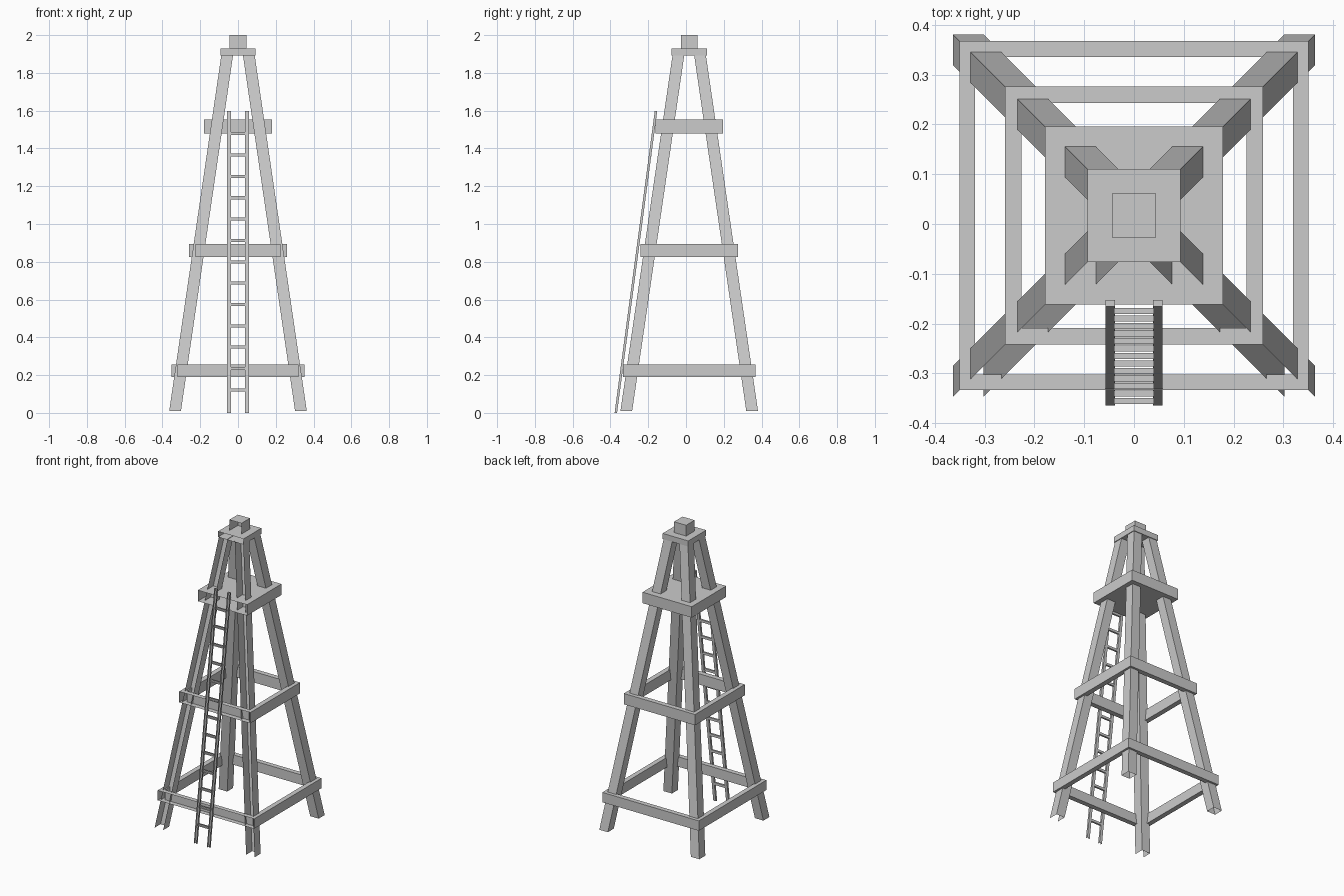
import bpy, bmesh

if "Cube" in bpy.data.objects:
    bpy.data.objects.remove(bpy.data.objects["Cube"])

CY = 0.017  # tower axis in y (the ladder shifts the bounds)


def finish(name, bm, open_front=False, open_bottom=False):
    """Turn a bmesh into an object, optionally leaving front / bottom open."""
    bmesh.ops.recalc_face_normals(bm, faces=bm.faces)
    bm.normal_update()
    ymid = sum(v.co.y for v in bm.verts) / len(bm.verts)
    drop = [f for f in bm.faces
            if (open_front and f.normal.y < -0.9 and f.calc_center_median().y < ymid
                and all(f.calc_center_median().y <= g.calc_center_median().y + 1e-5
                        for g in bm.faces if g.normal.y < -0.9))
            or (open_bottom and f.normal.z < -0.9)]
    bmesh.ops.delete(bm, geom=drop, context='FACES')
    me = bpy.data.meshes.new(name)
    bm.to_mesh(me)
    bm.free()
    ob = bpy.data.objects.new(name, me)
    bpy.context.collection.objects.link(ob)
    return ob


def rect(bm, x, y, z, hx, hy):
    return [bm.verts.new((x + sx * hx, y + sy * hy, z))
            for sx, sy in ((-1, -1), (1, -1), (1, 1), (-1, 1))]


def beam(name, a, b, hx, hy, open_front=False, open_bottom=False):
    """Leaning bar with a level rectangular section, from point a up to b."""
    bm = bmesh.new()
    lo, hi = rect(bm, *a, hx, hy), rect(bm, *b, hx, hy)
    bm.faces.new(lo)
    bm.faces.new(hi)
    for i in range(4):
        j = (i + 1) % 4
        bm.faces.new((lo[i], lo[j], hi[j], hi[i]))
    return finish(name, bm, open_front, open_bottom)


def ring(name, half, inner, z0, z1):
    """Square brace frame around the legs."""
    bm = bmesh.new()
    loops = [rect(bm, 0, CY, z, h, h)
             for h, z in ((half, z0), (half, z1), (inner, z1), (inner, z0))]
    for k in range(4):
        a, b = loops[k], loops[(k + 1) % 4]
        for i in range(4):
            j = (i + 1) % 4
            bm.faces.new((a[i], a[j], b[j], b[i]))
    return finish(name, bm, open_front=True)


def slab(name, half, z0, z1):
    return beam(name, (0, CY, z0), (0, CY, z1), half, half, open_front=True)


# Four leaning legs
for sx, side in ((-1, "left"), (1, "right")):
    for sy, end in ((-1, "front"), (1, "back")):
        b, t = 0.333, 0.057
        beam(f"{end}_{side}_leg", (sx * b, CY + sy * b, 0.011),
             (sx * t, CY + sy * t, 1.895), 0.031, 0.031, sy < 0, True)

# Brace frames, platform, cap and top block
ring("lower_brace", 0.351, 0.319, 0.19, 0.255)
ring("middle_brace", 0.259, 0.226, 0.824, 0.895)
slab("platform", 0.179, 1.48, 1.552)
slab("cap_plate", 0.093, 1.892, 1.929)
slab("top_block", 0.044, 1.929, 2.0)

# Ladder rails and rungs
BOT, TOP, ZT = -0.3715, -0.159, 1.597
for sx, side in ((-1, "left"), (1, "right")):
    beam(f"ladder_{side}_rail", (sx * 0.0475, BOT, 0), (sx * 0.0475, TOP, ZT),
         0.0095, 0.0065, True, True)
for i in range(13):
    z = 0.122 + i * 0.113
    y = BOT + (TOP - BOT) * z / ZT
    beam(f"ladder_rung_{i + 1}", (0, y, z - 0.008), (0, y, z + 0.008), 0.04, 0.006, True)
